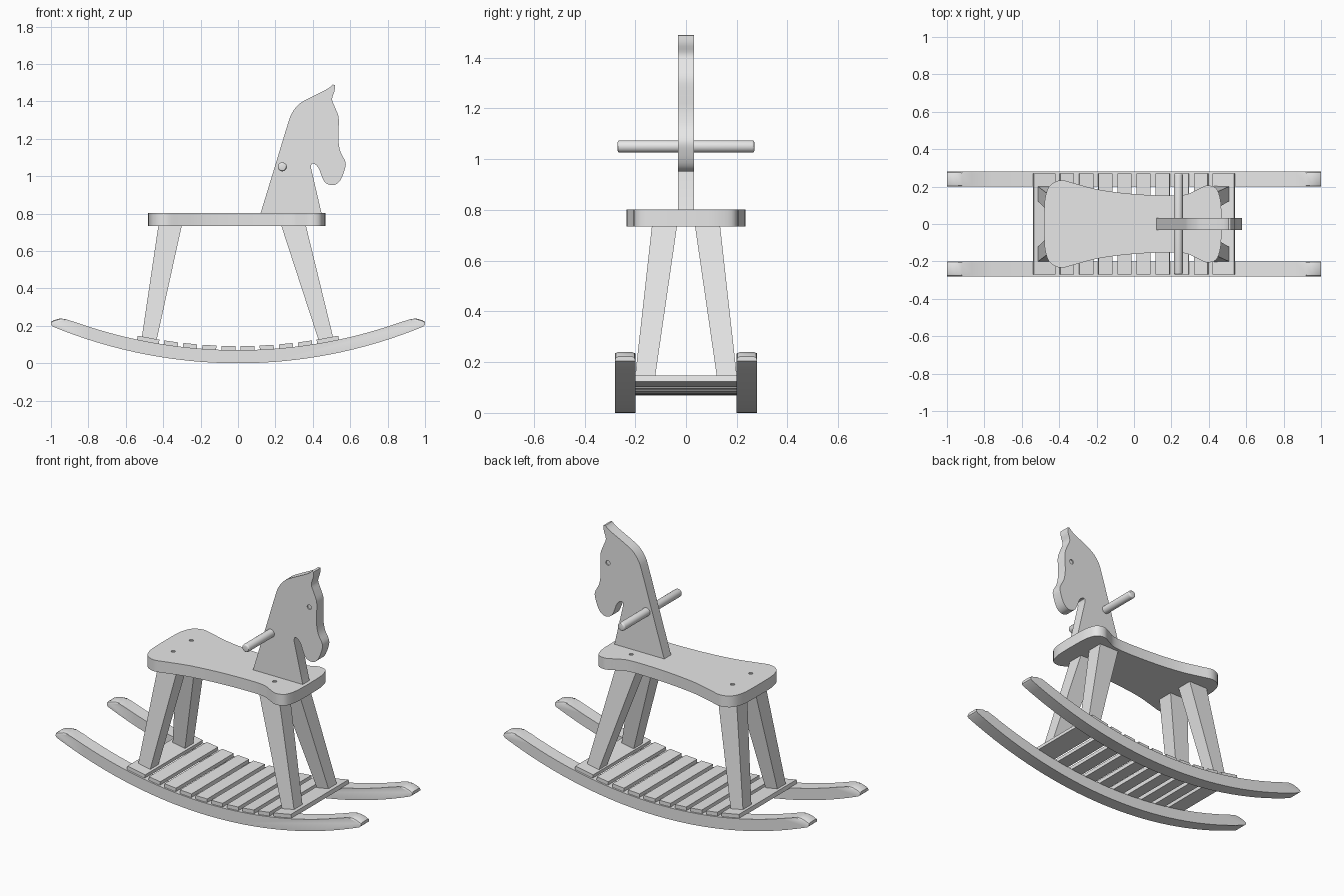
import bpy, bmesh, math
from mathutils import Vector, Matrix

if "Cube" in bpy.data.objects:
    bpy.data.objects.remove(bpy.data.objects["Cube"])

wood = bpy.data.materials.new("pale_grey_wood")
wood.diffuse_color = (0.8, 0.8, 0.8, 1)
wood.use_nodes = True
wood.node_tree.nodes["Principled BSDF"].inputs["Base Color"].default_value = wood.diffuse_color


def finish(bm, name, smooth=True):
    """Turn a bmesh into a named object with the wood colour."""
    bmesh.ops.recalc_face_normals(bm, faces=bm.faces[:])
    me = bpy.data.meshes.new(name)
    bm.to_mesh(me)
    bm.free()
    ob = bpy.data.objects.new(name, me)
    bpy.context.collection.objects.link(ob)
    me.materials.append(wood)
    if smooth:
        bpy.ops.object.select_all(action='DESELECT')
        ob.select_set(True)
        bpy.context.view_layer.objects.active = ob
        bpy.ops.object.shade_smooth_by_angle(angle=math.radians(30))
    return ob


def spline(pts, closed=False, steps=4):
    """Catmull-Rom curve through 2D points."""
    p = [Vector(q) for q in pts]
    n = len(p)
    out = []
    for i in range(n if closed else n - 1):
        if closed:
            a, b, c, d = (p[(i + k) % n] for k in (-1, 0, 1, 2))
        else:
            a, b, c, d = (p[min(max(i + k, 0), n - 1)] for k in (-1, 0, 1, 2))
        for s in range(steps):
            t = s / steps
            out.append(0.5 * (2 * b + (c - a) * t + (2 * a - 5 * b + 4 * c - d) * t * t
                              + (3 * b - a - 3 * c + d) * t ** 3))
    if not closed:
        out.append(p[-1])
    return out


def prism(pts, lo, hi, axis):
    """Extrude a 2D outline along y (outline in xz) or z (outline in xy)."""
    bm = bmesh.new()
    place = (lambda p, h: (p[0], h, p[1])) if axis == 'y' else (lambda p, h: (p[0], p[1], h))
    a = [bm.verts.new(place(p, lo)) for p in pts]
    b = [bm.verts.new(place(p, hi)) for p in pts]
    bm.faces.new(a)
    bm.faces.new(b[::-1])
    for i in range(len(pts)):
        j = (i + 1) % len(pts)
        bm.faces.new((a[i], b[i], b[j], a[j]))
    return bm


def hull_box(bottom, top):
    """Six-sided block between two (x0, x1, y0, y1, z) rectangles."""
    bm = bmesh.new()
    rings = []
    for x0, x1, y0, y1, z in (bottom, top):
        rings.append([bm.verts.new(v) for v in ((x0, y0, z), (x1, y0, z), (x1, y1, z), (x0, y1, z))])
    a, b = rings
    bm.faces.new(a[::-1])
    bm.faces.new(b)
    for i in range(4):
        j = (i + 1) % 4
        bm.faces.new((a[i], a[j], b[j], b[i]))
    return bm


def cylinder(center, radius, depth, along_y=False, seg=24):
    bm = bmesh.new()
    m = Matrix.Translation(center)
    if along_y:
        m = m @ Matrix.Rotation(math.pi / 2, 4, 'X')
    bmesh.ops.create_cone(bm, cap_ends=True, segments=seg, radius1=radius, radius2=radius,
                          depth=depth, matrix=m)
    return bm


def drill(target, centers, radius, depth, along_y=False):
    """Sink round holes into a part."""
    for c in centers:
        cutter = finish(cylinder(c, radius, depth, along_y, 16), "hole_cutter", False)
        cutter.hide_render = True
        cutter.hide_set(True)
        mod = target.modifiers.new("hole", 'BOOLEAN')
        mod.operation = 'DIFFERENCE'
        mod.solver = 'EXACT'
        mod.object = cutter


R = 2.6          # rocker curve radius
THICK = 0.07     # rocker height


def arc(x):
    return R - math.sqrt(R * R - x * x)


# Rockers: curved runners with softened upper edges and rounded tips
N = 32
under = [(-0.99 + 1.98 * i / N, arc(-0.99 + 1.98 * i / N)) for i in range(N + 1)]
upper = [(0.87 - 1.74 * i / N, THICK + arc(0.87 - 1.74 * i / N)) for i in range(N + 1)]
tip = [(1.0, 0.205), (1.0, 0.222), (0.985, 0.23), (0.95, 0.24), (0.92, 0.235)]
outline = under + tip + upper + [(-x, z) for x, z in reversed(tip)]
for side, name in ((-1, "front_rocker"), (1, "back_rocker")):
    lo, hi = sorted((side * 0.2, side * 0.28))
    bm = prism(outline, lo, hi, 'y')
    edges = [e for e in bm.edges
             if abs(e.verts[0].co.y - e.verts[1].co.y) < 1e-5
             and all(v.co.z > arc(min(abs(v.co.x), 1)) + 0.015 for v in e.verts)]
    bmesh.ops.bevel(bm, geom=edges, offset=0.013, segments=2, profile=0.5, affect='EDGES')
    finish(bm, name)

# Floor slats following the rocker curve, with wider boards at the ends
slats = [(i * 0.1025, 0.075) for i in (-3.5, -2.5, -1.5, -0.5, 0.5, 1.5, 2.5, 3.5)]
slats += [(-0.48, 0.118), (0.48, 0.118)]
for x, w in slats:
    bm = bmesh.new()
    tilt = math.asin(x / R)
    m = (Matrix.Translation((x, 0, THICK + arc(x) + 0.01)) @ Matrix.Rotation(-tilt, 4, 'Y')
         @ Matrix.Diagonal((w, 0.54, 0.024, 1)))
    bmesh.ops.create_cube(bm, size=1, matrix=m)
    finish(bm, "end_board" if w > 0.1 else "floor_slat", False)

# Legs: tapered, splayed blocks
for side in (-1, 1):
    y_low = sorted((side * 0.125, side * 0.203))
    y_top = sorted((side * 0.035, side * 0.134))
    finish(hull_box((-0.517, -0.436, *y_low, 0.12), (-0.425, -0.30, *y_top, 0.74)), "rear_leg", False)
    finish(hull_box((0.432, 0.513, *y_low, 0.12), (0.23, 0.362, *y_top, 0.74)), "front_leg", False)

# Seat: waisted board with plug holes above the legs
half = [(-0.48, 0.06), (-0.475, 0.14), (-0.45, 0.205), (-0.39, 0.234), (-0.31, 0.215),
        (-0.18, 0.182), (0.0, 0.16), (0.18, 0.152), (0.28, 0.158), (0.34, 0.185),
        (0.39, 0.206), (0.44, 0.19), (0.462, 0.13), (0.467, 0.06)]
ring = half + [(x, -y) for x, y in reversed(half)]
seat = finish(prism(spline(ring, True), 0.735, 0.802, 'z'), "seat")
drill(seat, [(x, y, 0.802) for x in (-0.365, 0.30) for y in (-0.085, 0.085)], 0.012, 0.012)

# Head and neck: flat board cut to a horse profile
back = spline([(0.12, 0.80), (0.195, 1.045), (0.265, 1.275), (0.29, 1.34), (0.33, 1.388),
               (0.385, 1.42), (0.48, 1.468), (0.505, 1.49)])
face = spline([(0.518, 1.488), (0.516, 1.455), (0.503, 1.41), (0.52, 1.365), (0.538, 1.315),
               (0.538, 1.25), (0.537, 1.19), (0.548, 1.13), (0.575, 1.075), (0.569, 1.03),
               (0.545, 0.975), (0.51, 0.952), (0.47, 0.963), (0.45, 0.995), (0.433, 1.04),
               (0.412, 1.064), (0.394, 1.066), (0.39, 1.045)])
head = finish(prism(back + face + [(0.447, 0.80)], -0.032, 0.032, 'y'), "head")
drill(head, [(0.49, s * 0.032, 1.272) for s in (-1, 1)], 0.014, 0.014, True)

# Handle: dowel with rounded ends
bm = cylinder((0.237, 0, 1.05), 0.024, 0.54, True)
rims = [e for e in bm.edges if abs(e.verts[0].co.y - e.verts[1].co.y) < 1e-5]
bmesh.ops.bevel(bm, geom=rims, offset=0.009, segments=3, profile=0.5, affect='EDGES')
finish(bm, "handle")
